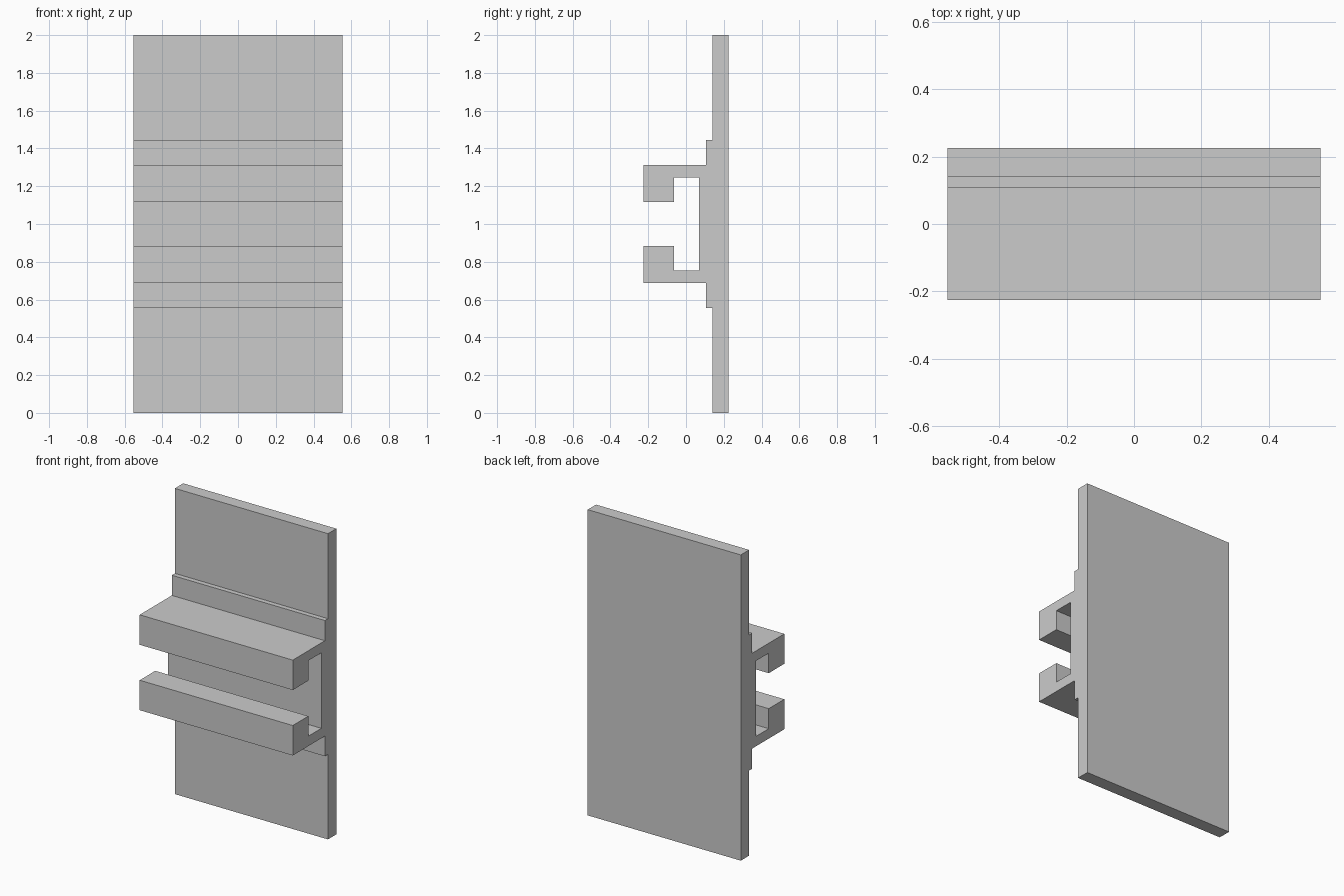
import bpy, bmesh

if "Cube" in bpy.data.objects:
    bpy.data.objects.remove(bpy.data.objects["Cube"])

HALF_WIDTH = 0.554
MID_Z = 1.0

# Upper half of the side profile: (y, height above the middle)
upper = [
    (0.225, 1.0), (0.139, 1.0),        # back plate top
    (0.139, 0.444), (0.107, 0.444),    # raised pad step
    (0.107, 0.312), (-0.225, 0.312),   # top of the hooked arm
    (-0.225, 0.116), (-0.064, 0.116),  # lip of the hook
    (-0.064, 0.247), (0.070, 0.247),   # slot behind the lip
]
# Mirror to get the lower arm
profile = upper + [(y, -h) for y, h in reversed(upper)]


def extrude_profile(name, points, half_width):
    """Extrude a closed y/z profile along x."""
    bm = bmesh.new()
    verts = [bm.verts.new((-half_width, y, MID_Z + h)) for y, h in points]
    face = bm.faces.new(verts)
    result = bmesh.ops.extrude_face_region(bm, geom=[face], use_keep_orig=True)
    moved = [v for v in result["geom"] if isinstance(v, bmesh.types.BMVert)]
    bmesh.ops.translate(bm, verts=moved, vec=(2 * half_width, 0, 0))
    # Split the concave end caps cleanly
    caps = [f for f in bm.faces if len(f.verts) > 4]
    bmesh.ops.triangulate(bm, faces=caps)
    bmesh.ops.recalc_face_normals(bm, faces=bm.faces)
    mesh = bpy.data.meshes.new(name)
    bm.to_mesh(mesh)
    bm.free()
    obj = bpy.data.objects.new(name, mesh)
    bpy.context.collection.objects.link(obj)
    return obj


# Wall plate with the slotted rail formed in one extrusion
extrude_profile("slotted_rail_plate", profile, HALF_WIDTH)
